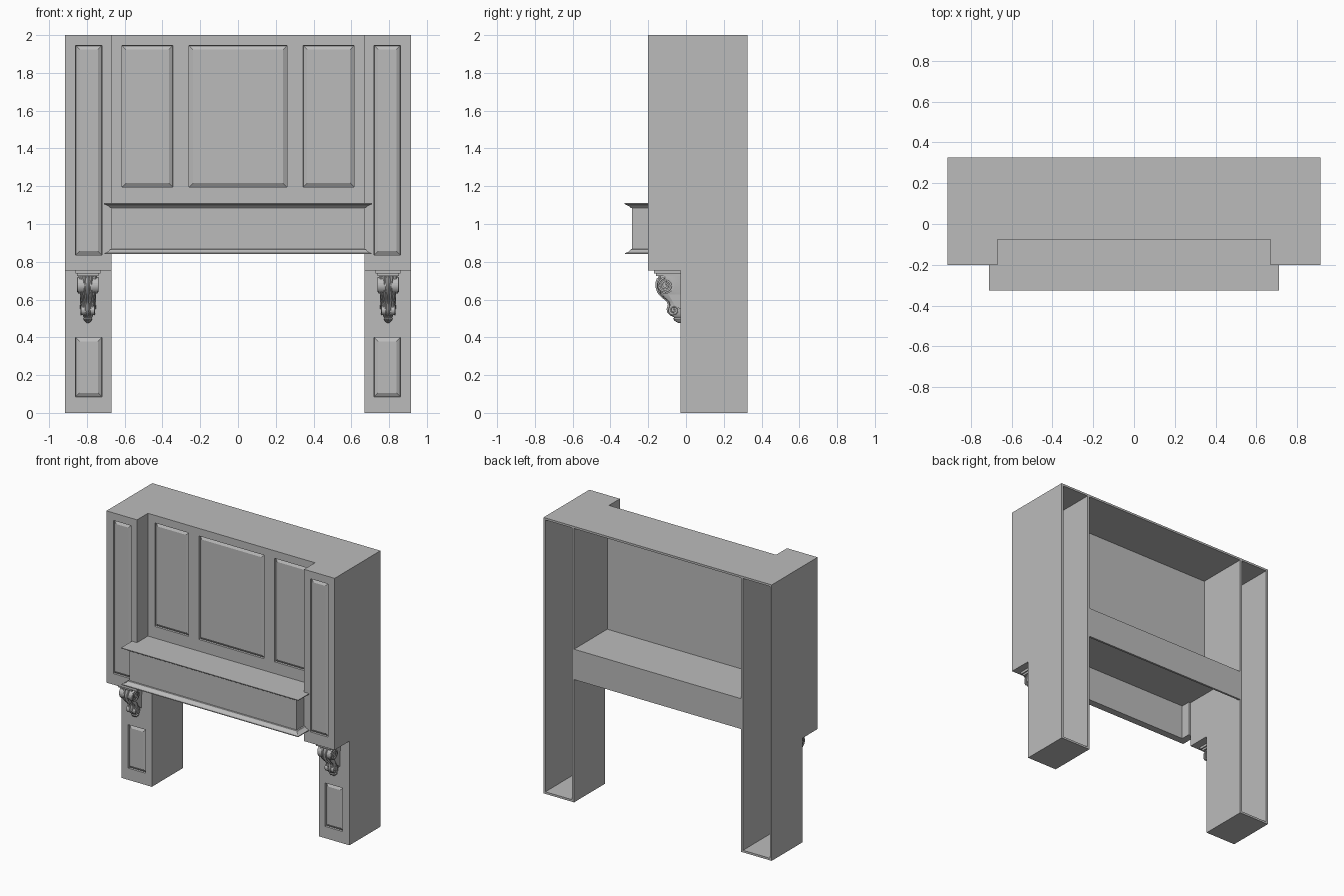
import bpy, bmesh, math
from mathutils import Vector

if "Cube" in bpy.data.objects:
    bpy.data.objects.remove(bpy.data.objects["Cube"], do_unlink=True)

GREY = (0.5, 0.5, 0.5, 1)
mat = bpy.data.materials.new("matte grey")
mat.use_nodes = True
mat.diffuse_color = GREY
bsdf = mat.node_tree.nodes["Principled BSDF"]
bsdf.inputs["Base Color"].default_value = GREY
bsdf.inputs["Roughness"].default_value = 0.7

T = 0.015                      # board thickness
IN, OUT = 0.67, 0.915          # column inner and outer x
BACK, UPPER, LOWER, MID = 0.325, -0.2, -0.03, -0.075   # y planes
LEDGE, TOP = 0.755, 2.0


def finish(name, bm, smooth=False):
    bmesh.ops.recalc_face_normals(bm, faces=bm.faces)
    me = bpy.data.meshes.new(name)
    for f in bm.faces:
        f.smooth = smooth
    bm.to_mesh(me)
    bm.free()
    if smooth:
        me.set_sharp_from_angle(angle=math.radians(40))
    me.materials.append(mat)
    ob = bpy.data.objects.new(name, me)
    bpy.context.collection.objects.link(ob)
    return ob


def prism(name, pts, axis, a, b):
    """Extrude a 2D outline along x (yz outline) or z (xy outline)."""
    bm = bmesh.new()
    place = (lambda p, d: (d, p[0], p[1])) if axis == 'x' else (lambda p, d: (p[0], p[1], d))
    face = bm.faces.new([bm.verts.new(place(p, a)) for p in pts])
    new = bmesh.ops.extrude_face_region(bm, geom=[face])['geom']
    shift = Vector(place((0, 0), b - a))
    bmesh.ops.translate(bm, vec=shift, verts=[g for g in new if isinstance(g, bmesh.types.BMVert)])
    return finish(name, bm)


def box(name, x0, x1, y0, y1, z0, z1):
    return prism(name, [(x0, y0), (x1, y0), (x1, y1), (x0, y1)], 'z', z0, z1)


def panelled_board(name, x0, x1, z0, z1, y, panels, pz):
    """Front board with sunken, bevelled raised-field panels."""
    xs = sorted([x0, x1] + [e for p in panels for e in p])
    zs = [z0, pz[0], pz[1], z1]
    bm = bmesh.new()
    grid = [[bm.verts.new((x, y, z)) for x in xs] for z in zs]
    fields = []
    for j in range(3):
        for i in range(len(xs) - 1):
            f = bm.faces.new((grid[j][i], grid[j][i + 1], grid[j + 1][i + 1], grid[j + 1][i]))
            if j == 1 and i % 2 == 1:
                fields.append(f)
    bm.normal_update()
    rim = [e for e in bm.edges if e.is_boundary]
    bmesh.ops.inset_individual(bm, faces=fields, thickness=0.002, depth=-0.014)
    bmesh.ops.inset_individual(bm, faces=fields, thickness=0.028, depth=0.012)
    new = bmesh.ops.extrude_edge_only(bm, edges=rim)['geom']
    bmesh.ops.translate(bm, vec=(0, 0.02, 0), verts=[g for g in new if isinstance(g, bmesh.types.BMVert)])
    bmesh.ops.holes_fill(bm, edges=[e for e in bm.edges if e.is_boundary], sides=0)
    return finish(name, bm)


def loft(name, rings, smooth):
    """Skin equal-length rings of points, capping the first and last."""
    bm = bmesh.new()
    vs = [[bm.verts.new(p) for p in r] for r in rings]
    n = len(vs[0])
    for a, b in zip(vs, vs[1:]):
        for i in range(n):
            bm.faces.new((a[i], a[(i + 1) % n], b[(i + 1) % n], b[i]))
    bm.faces.new(vs[0])
    bm.faces.new(vs[-1])
    return finish(name, bm, smooth)


def disc(name, x0, x1, y, z, r, n=24):
    pts = [(y + r * math.cos(2 * math.pi * i / n), z + r * math.sin(2 * math.pi * i / n)) for i in range(n)]
    return prism(name, pts, 'x', x0, x1)


def spiral(name, x, y, z, r, turns, start):
    """Raised bead curling inwards on a scroll face."""
    cu = bpy.data.curves.new(name, 'CURVE')
    cu.dimensions = '3D'
    cu.bevel_depth = r * 0.12
    cu.bevel_resolution = 1
    n = int(18 * turns)
    sp = cu.splines.new('POLY')
    sp.points.add(n)
    for i, p in enumerate(sp.points):
        t = i / n
        a, q = start + 2 * math.pi * turns * t, r * (0.92 - 0.75 * t)
        p.co = (x, y + q * math.cos(a), z + q * math.sin(a), 1)
    cu.materials.append(mat)
    bpy.context.collection.objects.link(bpy.data.objects.new(name, cu))


# Corbel section: height, front y, half width
CORBEL = [(0.735, -0.140, 0.050), (0.715, -0.148, 0.049), (0.69, -0.156, 0.048), (0.665, -0.156, 0.046),
          (0.635, -0.145, 0.043), (0.61, -0.122, 0.040), (0.59, -0.097, 0.037), (0.572, -0.090, 0.034),
          (0.55, -0.097, 0.032), (0.53, -0.093, 0.029), (0.512, -0.075, 0.026), (0.505, -0.062, 0.020),
          (0.498, -0.068, 0.023), (0.487, -0.060, 0.018), (0.476, -0.040, 0.006)]


def corbel(side, cx):
    rings = []
    for z, yf, hw in CORBEL:
        ring = [(cx - hw, LOWER, z)]
        for i in range(25):
            u = i / 12 - 1
            flute = 0.10 * (1 - math.cos(u * math.pi * 5)) / 2 + 0.12 * u * u
            ring.append((cx + hw * u, yf + (LOWER - yf) * flute, z))
        rings.append(ring + [(cx + hw, LOWER, z)])
    loft(side + "_corbel_body", rings, True)
    # stepped cap
    box(side + "_corbel_cap", cx - 0.066, cx + 0.066, -0.17, LOWER, 0.738, LEDGE)
    box(side + "_corbel_cap_step", cx - 0.057, cx + 0.057, -0.16, LOWER, 0.724, 0.738)
    # side scrolls
    disc(side + "_corbel_upper_scroll", cx - 0.052, cx + 0.052, -0.108, 0.675, 0.044)
    disc(side + "_corbel_lower_scroll", cx - 0.036, cx + 0.036, -0.066, 0.544, 0.027)
    for s in (-1, 1):
        spiral(side + "_upper_spiral", cx + s * 0.052, -0.108, 0.675, 0.044, 2, math.pi / 2)
        spiral(side + "_lower_spiral", cx + s * 0.036, -0.066, 0.544, 0.027, 1.5, -math.pi / 2)
    # side web and central leaf rib
    prism(side + "_corbel_web", [(LOWER, 0.725), (-0.10, 0.725), (-0.10, 0.64), (-0.06, 0.57), (LOWER, 0.55)],
          'x', cx - 0.042, cx + 0.042)
    rib = [(z, yf, 0.010 + 0.006 * math.sin(k * 1.1)) for k, (z, yf, _) in enumerate(CORBEL[1:11])]
    loft(side + "_corbel_leaf", [[(cx - w, yf + 0.01, z), (cx, yf - 0.006, z), (cx + w, yf + 0.01, z),
                                  (cx, yf + 0.02, z)] for z, yf, w in rib], True)


# Columns: hollow, open at the back
for side, s in (("left", 1), ("right", -1)):
    def span(a, b):
        return tuple(sorted((s * a, s * b)))
    x0, x1 = span(IN, OUT)
    wall = [(UPPER + 0.02, LEDGE), (LOWER + 0.02, LEDGE), (LOWER + 0.02, 0), (BACK, 0),
            (BACK, TOP - T), (UPPER + 0.02, TOP - T)]
    prism(side + "_outer_wall", wall, 'x', *span(OUT - T, OUT))
    prism(side + "_inner_wall", wall, 'x', *span(IN, IN + T))
    panelled_board(side + "_upper_front", x0, x1, LEDGE, TOP - T, UPPER, [span(0.72, 0.86)], (0.835, 1.945))
    panelled_board(side + "_lower_front", x0, x1, 0, LEDGE, LOWER, [span(0.72, 0.86)], (0.085, 0.4))
    i0, i1 = span(IN + T, OUT - T)
    box(side + "_ledge_underside", i0, i1, UPPER + 0.02, LOWER + 0.02, LEDGE, LEDGE + T)
    box(side + "_floor", i0, i1, LOWER + 0.02, BACK, 0, T)
    corbel(side, s * 0.795)

# Top board with the recessed middle
prism("top_board", [(-OUT, UPPER), (-IN, UPPER), (-IN, MID), (IN, MID), (IN, UPPER), (OUT, UPPER),
                    (OUT, BACK), (-OUT, BACK)], 'z', TOP - T, TOP)

# Overmantel with three panels
panelled_board("overmantel", -IN, IN, 1.1, TOP - T, MID,
               [(-0.615, -0.345), (-0.26, 0.26), (0.345, 0.615)], (1.195, 1.945))

# Mantel shelf, and rear apron
box("mantel_shelf", -IN, IN, -0.28, BACK, 1.11 - T, 1.11)
box("rear_apron", -IN, IN, BACK - T, BACK, 0.89, 1.11 - T)

# Mantel front and returns: moulded profile (offset, z) swept round three sides
PROFILE = [(-T, 0.84), (0.038, 0.84), (0.038, 0.846), (0.025, 0.85), (0.012, 0.859), (0.008, 0.866), (0, 0.868),
           (0, 1.084), (0.008, 1.086), (0.014, 1.093), (0.028, 1.1), (0.04, 1.105), (0.04, 1.11), (-T, 1.11)]
F = -0.285
corners = [(-1, UPPER, 0), (-1, F, 1), (1, F, 1), (1, UPPER, 0)]
loft("mantel_moulding", [[(sx * (IN + o), y - o * k, z) for o, z in PROFILE] for sx, y, k in corners], False)
